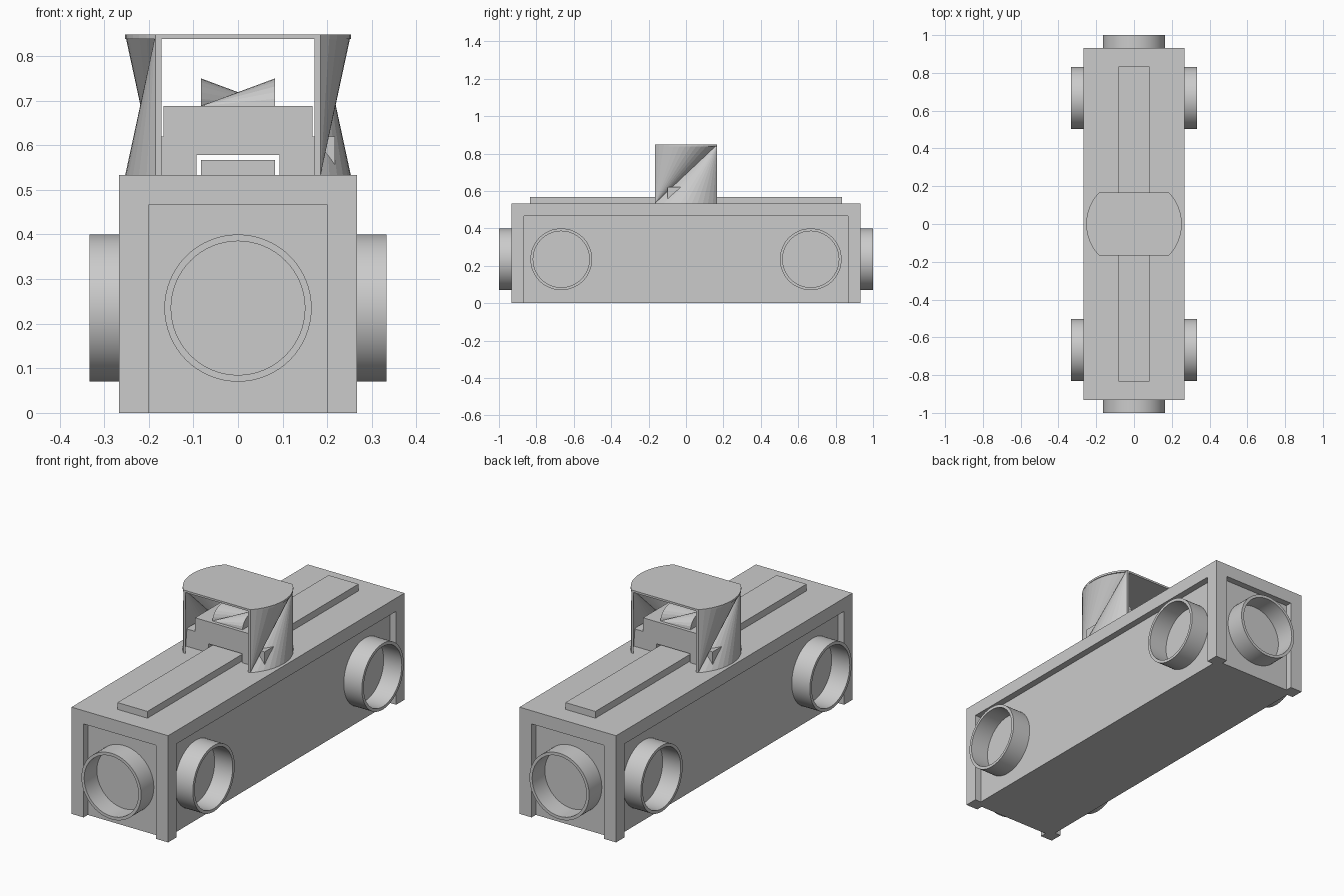
import bpy, bmesh, math
from mathutils import Vector, Matrix

if "Cube" in bpy.data.objects:
    bpy.data.objects.remove(bpy.data.objects["Cube"])


def make(name, verts, faces, smooth=False):
    bm = bmesh.new()
    vs = [bm.verts.new(v) for v in verts]
    for f in faces:
        bm.faces.new([vs[i] for i in f])
    bmesh.ops.remove_doubles(bm, verts=bm.verts[:], dist=1e-5)
    bmesh.ops.recalc_face_normals(bm, faces=bm.faces[:])
    me = bpy.data.meshes.new(name)
    bm.to_mesh(me)
    bm.free()
    ob = bpy.data.objects.new(name, me)
    bpy.context.collection.objects.link(ob)
    if smooth:
        bpy.ops.object.select_all(action='DESELECT')
        ob.select_set(True)
        bpy.context.view_layer.objects.active = ob
        bpy.ops.object.shade_smooth_by_angle(angle=math.radians(35))
    return ob


def prism(name, a, b):
    """Join two matching outlines into a closed solid."""
    n = len(a)
    faces = [list(range(n)), list(range(n, 2 * n))]
    faces += [(i, (i + 1) % n, n + (i + 1) % n, n + i) for i in range(n)]
    return make(name, list(a) + list(b), faces)


def box(name, x0, x1, y0, y1, z0, z1):
    plan = [(x0, y0), (x1, y0), (x1, y1), (x0, y1)]
    return prism(name, [(x, y, z0) for x, y in plan], [(x, y, z1) for x, y in plan])


def port(name, loc, angle, length=0.1, n=64):
    """Open round collar pointing along +x, turned about z."""
    prof = [(0.165, 0), (0.165, length), (0.15, length), (0.15, 0)]
    m = Matrix.Translation(loc) @ Matrix.Rotation(angle, 4, 'Z')
    verts = [m @ Vector((d, r * math.cos(t), r * math.sin(t)))
             for t in (2 * math.pi * i / n for i in range(n)) for r, d in prof]
    faces = [(4 * i + k, 4 * i + (k + 1) % 4, 4 * ((i + 1) % n) + (k + 1) % 4, 4 * ((i + 1) % n) + k)
             for i in range(n) for k in range(4)]
    return make(name, verts, faces, True)


def twisted(a, b):
    """Two triangle fans bridging arcs a and b across one diagonal; returns faces by index."""
    return [f for i in range(len(a) - 1)
            for f in ((a[i], a[i + 1], b[0]), (b[i], b[i + 1], a[-1]))]


# Body: recessed core, overhanging lid, corner posts
box("body_core", -.233, .233, -.9, .9, 0, .467)
box("body_lid", -.267, .267, -.933, .933, .467, .533)
for sx in (-1, 1):
    for sy in (-1, 1):
        xs, ys = sorted((sx * .2, sx * .267)), sorted((sy * .867, sy * .933))
        box("corner_post", *xs, *ys, 0, .467)

# Round ports on sides and ends
for s in (0, math.pi):
    sg = math.cos(s)
    for y in (-.667, .667):
        port("side_port", (sg * .233, y, .235), s)
    port("end_port", (0, sg * .9, .235), s + math.pi / 2)

# Rail along the top
box("top_rail", -.083, .083, -.833, .833, .533, .567)

# Slider block straddling the rail, with side lugs
half = [(.093, .578), (.093, .533), (.217, .533), (.217, .62), (.167, .62), (.167, .688)]
outline = half + [(-x, z) for x, z in reversed(half)]
prism("slider_block", [(x, -.1, z) for x, z in outline], [(x, .1, z) for x, z in outline])

# Twisted cap on the slider
N = 12
arc = [(-.083 * math.cos(math.pi * i / N), .688 + .062 * math.sin(math.pi * i / N)) for i in range(N + 1)]
right = list(range(N + 1))
left = list(range(N + 1, 2 * N + 2))
make("slider_cap", [(.083, y, z) for y, z in arc] + [(-.083, y, z) for y, z in arc],
     twisted(right, left) + [right, left, (0, N, 2 * N + 1, N + 1)])

# Canopy roof with bowed ends
S, C = .068, .167
R = (C * C + S * S) / (2 * S)
A = math.asin(C / R)
bow = [(.253 - R + R * math.cos(t), R * math.sin(t))
       for t in (-A + 2 * A * i / N for i in range(N + 1))]
plan = bow + [(-x, -y) for x, y in bow]
prism("canopy_roof", [(x, y, .838) for x, y in plan], [(x, y, .848) for x, y in plan])

# Canopy side walls: thin shells with pinched, twisted faces
K = N + 1
for s in (1, -1):
    verts = [(s * (x - d), s * y, z) for d in (0, .013) for z in (.848, .533) for x, y in bow]
    ot, ob_, it, ib = [list(range(k * K, k * K + K)) for k in range(4)]
    faces = twisted(ot, ob_) + twisted(it, ib)
    for o, q in ((ot, it), (ob_, ib)):
        faces += [(o[i], o[i + 1], q[i + 1], q[i]) for i in range(N)]
    faces += [(ot[e], ob_[e], ib[e], it[e]) for e in (0, -1)]
    make("canopy_wall", verts, faces)
